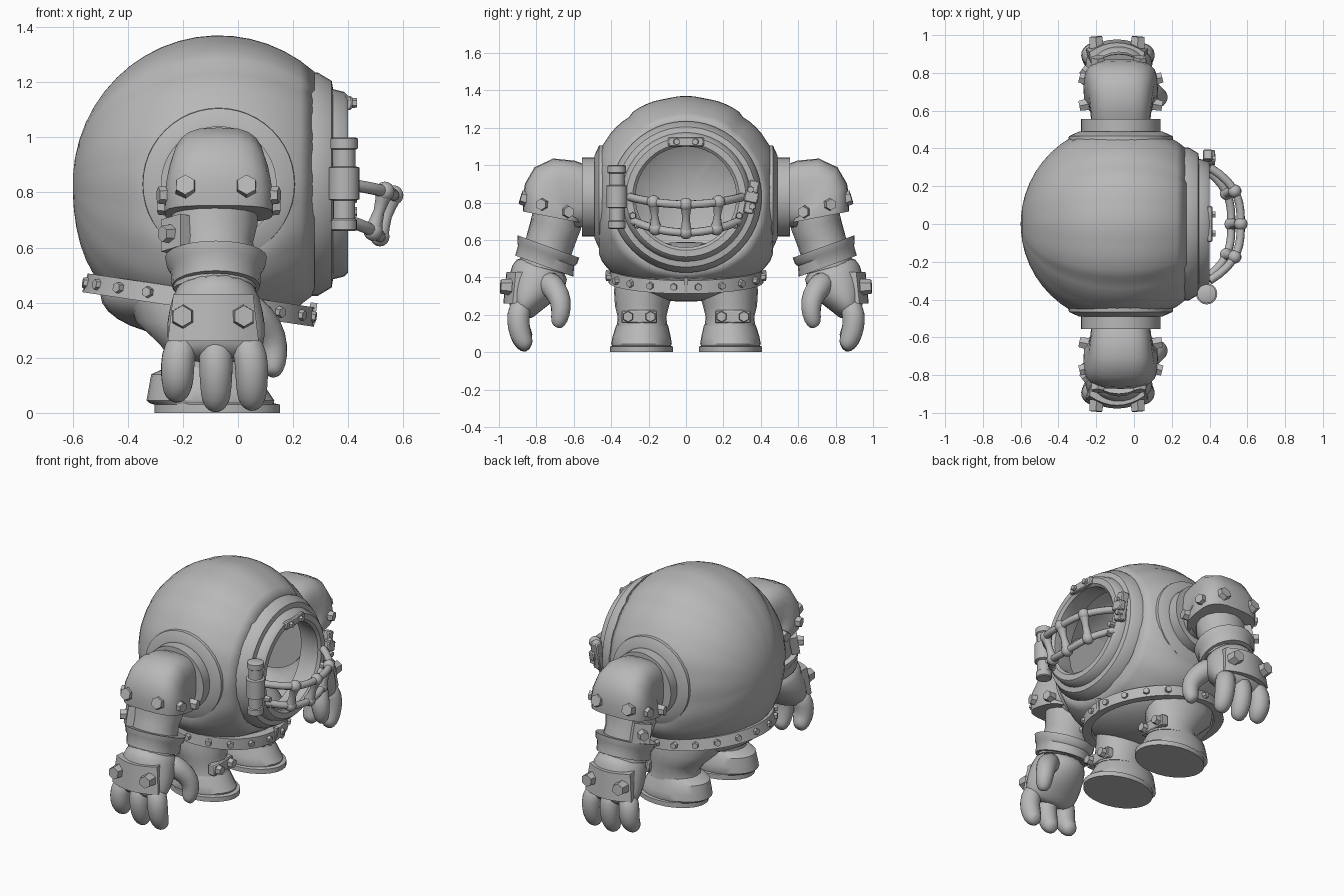
import bpy, bmesh
from math import sin, cos, pi, radians, copysign
from mathutils import Vector, Matrix

cube = bpy.data.objects.get("Cube")
if cube:
    bpy.data.objects.remove(cube)

grey = bpy.data.materials.new("plain grey")
grey.use_nodes = True
GREY = (0.48, 0.48, 0.48, 1)
grey.diffuse_color = GREY
grey.node_tree.nodes["Principled BSDF"].inputs["Base Color"].default_value = GREY


def finish(name, bm, mirror=False, subsurf=0, bevel=0, angle=35):
    """Turn a bmesh into a shaded object, optionally mirrored across y."""
    bmesh.ops.recalc_face_normals(bm, faces=bm.faces)
    me = bpy.data.meshes.new(name)
    bm.to_mesh(me)
    bm.free()
    me.materials.append(grey)
    me.shade_smooth()
    if not subsurf:
        me.set_sharp_from_angle(angle=radians(angle))
    ob = bpy.data.objects.new(name, me)
    bpy.context.collection.objects.link(ob)
    if bevel:
        m = ob.modifiers.new("bevel", "BEVEL")
        m.width, m.segments = bevel, 1
    if subsurf:
        ob.modifiers.new("smooth", "SUBSURF").levels = subsurf
        ob.modifiers["smooth"].render_levels = subsurf
    if mirror:
        m = ob.modifiers.new("mirror", "MIRROR")
        m.use_axis = (False, True, False)
        m.use_mirror_merge = False
    return ob


def loft(bm, rings, caps=True, closed=False):
    """Bridge a list of point rings with quads."""
    vs = [[bm.verts.new(p) for p in ring] for ring in rings]
    n = len(vs[0])
    pairs = list(zip(vs, vs[1:])) + ([(vs[-1], vs[0])] if closed else [])
    for a, b in pairs:
        for i in range(n):
            j = (i + 1) % n
            bm.faces.new((a[i], a[j], b[j], b[i]))
    if caps and not closed:
        bm.faces.new(vs[0])
        bm.faces.new(vs[-1])


def limb(name, sections, n=16, square=1, **kw):
    """Sections are x, y, z, x radius, other radius, tilt (0 faces y, 90 faces down)."""
    bm = bmesh.new()
    rings = []
    for x, y, z, ru, rv, t in sections:
        v = Vector((0, sin(radians(t)), cos(radians(t))))
        ring = []
        for i in range(n):
            c, s = (copysign(abs(w) ** square, w) for w in (cos(2 * pi * i / n), sin(2 * pi * i / n)))
            ring.append(Vector((x + ru * c, y, z)) + v * rv * s)
        rings.append(ring)
    loft(bm, rings)
    return finish(name, bm, **kw)


def tube(bm, pts, radii, n=10):
    """Round tube through points with a radius at each, free of twist."""
    pts = [Vector(p) for p in pts]
    rings, q = [], None
    for k, p in enumerate(pts):
        d = (pts[min(k + 1, len(pts) - 1)] - pts[max(k - 1, 0)]).normalized()
        if q is None:
            q = d.to_track_quat('Z', 'Y')
        else:
            q = (q @ Vector((0, 0, 1))).rotation_difference(d) @ q
        rings.append([p + q @ Vector((cos(2 * pi * i / n), sin(2 * pi * i / n), 0)) * radii[k]
                      for i in range(n)])
    loft(bm, rings)


def revolve(bm, profile, origin, axis, n=48, closed=False):
    """Spin (distance, radius) pairs about an axis."""
    q = Vector(axis).to_track_quat('Z', 'Y')
    loft(bm, [[Vector(origin) + q @ Vector((r * cos(2 * pi * i / n), r * sin(2 * pi * i / n), d))
               for i in range(n)] for d, r in profile], closed=closed)


def bolt(bm, p, normal, r=0.042, h=0.05):
    m = Matrix.Translation(p) @ Vector(normal).to_track_quat('Z', 'Y').to_matrix().to_4x4()
    bmesh.ops.create_cone(bm, cap_ends=True, segments=6, radius1=r, radius2=r * 0.85, depth=h, matrix=m)


def box(bm, p, size, rot=(0, 0, 0)):
    m = Matrix.Translation(p)
    for a, ax in zip(rot, 'XYZ'):
        m = m @ Matrix.Rotation(radians(a), 4, ax)
    bmesh.ops.create_cube(bm, size=1, matrix=m @ Matrix.Diagonal((*size, 1)))


# Hollow body of sixteen panels, with the three top ones raised
CX, CZ = -0.07, 0.83
bm = bmesh.new()
rings = []
for k in range(19):
    a = radians(3 + 128 * k / 18)
    ring = []
    for panel in range(16):
        lift = 0.022 if panel in (15, 0, 1) else 0
        for step in (-9.5, -4.5, 0, 4.5, 9.5):
            t = radians(panel * 22.5 + step)
            r = 0.54 * sin(a) * (0.978 + lift - (0.006 if abs(step) > 6 else 0))
            x, y, z = CX - 0.53 * cos(a), r * sin(t), CZ + r * cos(t)
            drop = (max(0, CZ - z) / 0.54) ** 2
            y = max(-0.465, min(0.465, y * (1 + 0.3 * drop)))
            if x < CX:
                x = max(CX + (x - CX) * (1 + 0.25 * drop), -0.6)
            ring.append((x, y, z))
    rings.append(ring)
loft(bm, rings, caps=False)
bmesh.ops.holes_fill(bm, edges=[e for e in bm.edges if e.is_boundary and e.verts[0].co.x < CX])
body = finish("body", bm, angle=28)
shell = body.modifiers.new("thickness", "SOLIDIFY")
shell.thickness, shell.offset = 0.03, -1

# Porthole rim
bm = bmesh.new()
revolve(bm, [(0.25, 0.405), (0.29, 0.405), (0.34, 0.375), (0.345, 0.345), (0.385, 0.335), (0.40, 0.32),
             (0.40, 0.285), (0.385, 0.27), (0.35, 0.27), (0.25, 0.29)], (0, 0, CZ), (1, 0, 0), closed=True)
finish("porthole_rim", bm)

# Rim fittings: hinge cylinder, latch, top plate
bm = bmesh.new()
revolve(bm, [(0.66, 0.04), (0.665, 0.047), (0.70, 0.047), (0.705, 0.04), (0.77, 0.04), (0.775, 0.056),
             (0.89, 0.056), (0.895, 0.042), (0.955, 0.042), (0.96, 0.05), (0.995, 0.05), (1.0, 0.04)],
        (0.385, -0.37, 0), (0, 0, 1), n=20)
finish("hinge_cylinder", bm)
bm = bmesh.new()
box(bm, (0.39, 0.35, 0.83), (0.05, 0.055, 0.18), (-12, 0, 0))
box(bm, (0.41, 0.35, 0.83), (0.04, 0.075, 0.06), (-12, 0, 0))
box(bm, (0.40, 0, 1.125), (0.03, 0.19, 0.05))
finish("rim_plates", bm, bevel=0.006)
bm = bmesh.new()
for y, z in ((-0.05, 1.125), (0.05, 1.125), (0.345, 0.87), (0.355, 0.78),
             (0.285, 0.73), (0.26, 0.68), (-0.285, 0.73), (-0.26, 0.68)):
    bolt(bm, (0.415, y, z), (1, 0, 0), 0.02, 0.035)
finish("rim_bolts", bm)

# Curved guard bars with knuckles
bm = bmesh.new()


def guard(t, top):
    bulge = 1 - abs(t) ** 3
    if top:
        return Vector((0.40 + 0.165 * bulge, 0.30 * t, 0.83 - 0.04 * (1 - t * t)))
    return Vector((0.39 + 0.125 * bulge, 0.28 * t, 0.70 - 0.06 * (1 - t * t)))


for top in (True, False):
    tube(bm, [guard(k / 8 - 1, top) for k in range(17)], [0.022] * 17)
    for t in (-0.58, 0, 0.58):
        bmesh.ops.create_uvsphere(bm, u_segments=14, v_segments=8, radius=0.036,
                                  matrix=Matrix.Translation(guard(t, top)))
for t in (-0.58, 0, 0.58):
    a, b = guard(t, True), guard(t, False)
    tube(bm, [a.lerp(b, k / 4) for k in range(5)], [0.034, 0.025, 0.02, 0.025, 0.034])
finish("guard_bars", bm, angle=60)

# Shoulder sockets
bm = bmesh.new()
revolve(bm, [(0.40, 0.28), (0.465, 0.275), (0.49, 0.22), (0.49, 0.21), (0.555, 0.21), (0.555, 0.17)],
        (CX, 0, CZ), (0, 1, 0))
finish("shoulder_sockets", bm, mirror=True)

# Arms
limb("shoulder_pads", [(CX, 0.53, 0.84, 0.155, 0.16, 0), (CX, 0.58, 0.845, 0.16, 0.18, 5),
                       (CX, 0.65, 0.85, 0.17, 0.195, 18), (CX, 0.69, 0.835, 0.182, 0.195, 38),
                       (CX, 0.712, 0.80, 0.194, 0.18, 56), (CX, 0.718, 0.765, 0.198, 0.165, 70),
                       (CX, 0.715, 0.722, 0.196, 0.16, 79), (CX, 0.715, 0.722, 0.15, 0.12, 79)],
     n=24, square=0.65, mirror=True, angle=40)
limb("upper_arms", [(-0.08, 0.69, 0.76, 0.15, 0.13, 85), (-0.09, 0.695, 0.68, 0.16, 0.135, 80),
                    (-0.09, 0.715, 0.62, 0.145, 0.13, 75), (-0.085, 0.74, 0.55, 0.145, 0.13, 75),
                    (-0.085, 0.765, 0.45, 0.15, 0.13, 75)], mirror=True, angle=60)
limb("cuffs", [(-0.08, 0.735, 0.565, 0.14, 0.13, 70), (-0.08, 0.735, 0.565, 0.185, 0.175, 70),
               (-0.08, 0.742, 0.53, 0.178, 0.17, 70), (-0.08, 0.748, 0.515, 0.165, 0.16, 70),
               (-0.08, 0.758, 0.46, 0.16, 0.165, 70), (-0.08, 0.758, 0.46, 0.13, 0.13, 70)],
     n=24, mirror=True)
limb("palms", [(-0.08, 0.755, 0.48, 0.14, 0.14, 70), (-0.08, 0.785, 0.41, 0.165, 0.165, 68),
               (-0.08, 0.83, 0.32, 0.185, 0.135, 66), (-0.08, 0.87, 0.25, 0.18, 0.09, 66),
               (-0.08, 0.885, 0.19, 0.15, 0.06, 66)], mirror=True, subsurf=1)
bm = bmesh.new()
for x, tip in ((-0.22, 0.05), (-0.08, 0.015), (0.05, 0.02)):
    tube(bm, [(x * 0.8 - 0.02, 0.87, 0.28), (x, 0.90, 0.20), (x, 0.895, 0.13), (x, 0.875, tip + 0.045),
              (x * 1.02, 0.85, tip + 0.015), (x * 1.02, 0.835, tip + 0.005)],
         [0.06, 0.066, 0.064, 0.058, 0.046, 0.022])
tube(bm, [(0.0, 0.76, 0.40), (0.08, 0.70, 0.34), (0.125, 0.665, 0.27), (0.13, 0.67, 0.20),
          (0.125, 0.685, 0.15), (0.12, 0.695, 0.135)], [0.07, 0.07, 0.06, 0.054, 0.042, 0.02])
finish("fingers", bm, mirror=True, subsurf=1)

# Curved hand plates and elbow plates
bm = bmesh.new()
rings = []
for k in range(9):
    u = k / 4 - 1
    y = 0.965 - 0.05 * u * u
    rings.append([(-0.09 + u * w, y + d, z) for z, w, d in
                  ((0.26, 0.165, 0.012), (0.43, 0.145, -0.005), (0.43, 0.14, -0.06), (0.26, 0.15, -0.06))])
loft(bm, rings)
box(bm, (-0.225, 0.785, 0.65), (0.05, 0.11, 0.12), (15, 0, -40))
finish("arm_plates", bm, mirror=True)
bm = bmesh.new()
for x in (-0.20, 0.02):
    bolt(bm, (x, 0.962, 0.35), (0.6 * (x + 0.09), 1, 0.05), 0.045, 0.06)
    bolt(bm, (x + 0.01, 0.855, 0.82), (0.5 * (x + 0.08), 1, 0.3), 0.044, 0.06)
for sx in (-1, 1):
    for y, z in ((0.63, 0.75), (0.77, 0.79)):
        bolt(bm, (CX + sx * 0.195, y, z), (sx, 0.25 if y > 0.7 else -0.2, 0), 0.036, 0.05)
bolt(bm, (-0.255, 0.805, 0.65), (-0.8, 0.6, 0), 0.035, 0.05)
finish("arm_bolts", bm, mirror=True)

# Tilted belt with rivets
TILT = Matrix.Translation((-0.14, 0, 0.41)) @ Matrix.Rotation(radians(8.5), 4, 'Y')
bm = bmesh.new()
loft(bm, [[TILT @ Vector((rx * cos(2 * pi * i / 48), (rx - 0.01) * sin(2 * pi * i / 48), z))
           for i in range(48)] for rx, z in ((0.37, 0.035), (0.415, 0.035), (0.425, -0.035), (0.37, -0.035))],
     closed=True)
box(bm, (0.27, 0, 0.36), (0.025, 0.02, 0.08), (0, 8, 0))
finish("belt", bm)
bm = bmesh.new()
for k in range(20):
    a = 2 * pi * (k + 0.5) / 20
    n = Vector((cos(a), sin(a), 0))
    bolt(bm, TILT @ (n * 0.418), TILT.to_3x3() @ n, 0.022, 0.03)
finish("belt_bolts", bm)

# Hips and legs
bm = bmesh.new()
bmesh.ops.create_uvsphere(bm, u_segments=32, v_segments=16, radius=1,
                          matrix=Matrix.Translation((-0.13, 0, 0.43)) @ Matrix.Diagonal((0.37, 0.385, 0.16, 1)))
finish("hips", bm)
limb("legs", [(-0.16, 0.21, 0.42, 0.24, 0.16, 90), (-0.15, 0.225, 0.33, 0.22, 0.16, 90),
              (-0.11, 0.235, 0.25, 0.175, 0.145, 90), (-0.09, 0.235, 0.19, 0.15, 0.13, 90),
              (-0.09, 0.235, 0.14, 0.17, 0.135, 90)], n=20, mirror=True, angle=60)
limb("boots", [(-0.10, 0.235, 0.17, 0.15, 0.125, 90), (-0.12, 0.235, 0.14, 0.195, 0.14, 90),
               (-0.11, 0.237, 0.085, 0.215, 0.155, 90), (-0.10, 0.238, 0.045, 0.232, 0.162, 90),
               (-0.095, 0.238, 0.035, 0.225, 0.158, 90), (-0.075, 0.238, 0.03, 0.228, 0.168, 90),
               (-0.075, 0.238, 0, 0.228, 0.168, 90)], n=28, mirror=True)
bm = bmesh.new()
box(bm, (0.05, 0.25, 0.19), (0.05, 0.19, 0.07))
finish("ankle_plates", bm, mirror=True, bevel=0.006)
bm = bmesh.new()
for y in (0.19, 0.31):
    bolt(bm, (0.085, y, 0.19), (1, 0, 0), 0.032, 0.04)
finish("ankle_bolts", bm, mirror=True)
